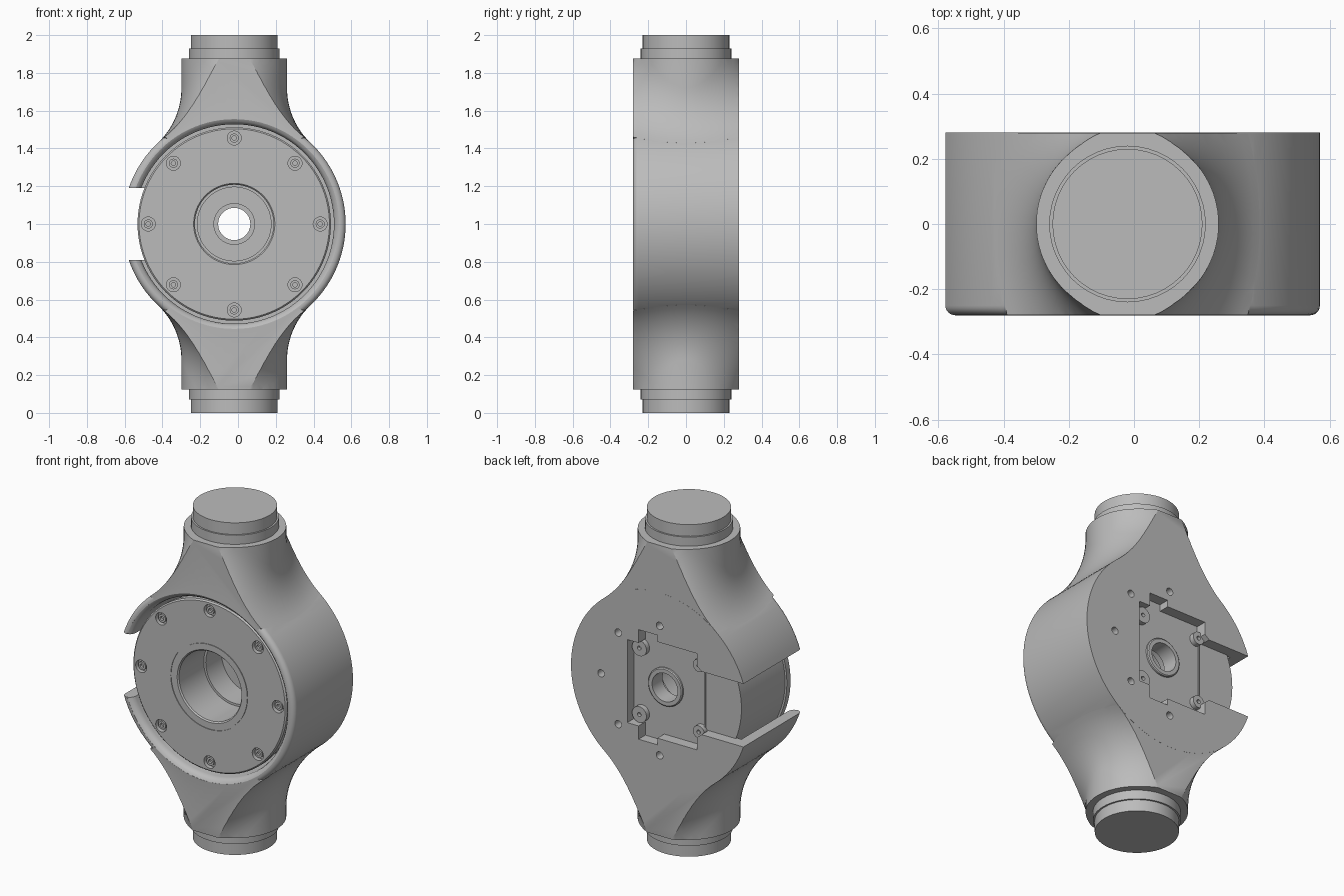
import bpy, bmesh
from math import pi, sin, cos, sqrt, radians
from mathutils import Matrix, Vector

cube = bpy.data.objects.get("Cube")
if cube:
    bpy.data.objects.remove(cube)

CENTER = Vector((-0.02, 0, 1))
DEPTH, NECK, DRUM, FILLET = 0.28, 0.28, 0.59, 0.4
grey = bpy.data.materials.new("cast metal grey")
grey.use_nodes = True
grey.diffuse_color = (0.5, 0.5, 0.5, 1)
grey.node_tree.nodes["Principled BSDF"].inputs["Base Color"].default_value = (0.5, 0.5, 0.5, 1)


def finish(name, bm):
    bmesh.ops.remove_doubles(bm, verts=bm.verts, dist=1e-5)
    bmesh.ops.recalc_face_normals(bm, faces=bm.faces)
    mesh = bpy.data.meshes.new(name)
    bm.to_mesh(mesh)
    bm.free()
    mesh.materials.append(grey)
    obj = bpy.data.objects.new(name, mesh)
    obj.location = CENTER
    bpy.context.collection.objects.link(obj)
    return obj


def lathe(name, profile, axis="Y", sides=64, closed=False, offset=(0, 0, 0)):
    """Revolve (radius, height) points about an axis."""
    bm = bmesh.new()
    verts = [bm.verts.new((r, 0, h)) for r, h in profile]
    pairs = list(zip(verts, verts[1:]))
    if closed:
        pairs.append((verts[-1], verts[0]))
    edges = [bm.edges.new(p) for p in pairs]
    bmesh.ops.spin(bm, geom=verts + edges, cent=(0, 0, 0), axis=(0, 0, 1),
                   angle=2 * pi, steps=sides, use_merge=True)
    if axis == "Y":
        bm.transform(Matrix.Rotation(-pi / 2, 4, "X"))
    bm.transform(Matrix.Translation(offset))
    return finish(name, bm)


def rod(name, radius, y0, y1, x=0, z=0, sides=24):
    return lathe(name, [(0, y0), (radius, y0), (radius, y1), (0, y1)],
                 sides=sides, offset=(x, 0, z))


def prism(name, outline, y0, y1):
    """Extrude an x-z outline along y."""
    bm = bmesh.new()
    face = bm.faces.new([bm.verts.new((x, y0, z)) for x, z in outline])
    new = bmesh.ops.extrude_face_region(bm, geom=[face])["geom"]
    bmesh.ops.translate(bm, vec=(0, y1 - y0, 0),
                        verts=[v for v in new if isinstance(v, bmesh.types.BMVert)])
    return finish(name, bm)


def box(name, x0, x1, z0, z1, y0, y1):
    return prism(name, [(x0, z0), (x1, z0), (x1, z1), (x0, z1)], y0, y1)


def blended_neck(name, up, sides=64, steps=12):
    """Neck that meets the round housing in a rolling-ball fillet."""
    bm = bmesh.new()
    columns = []
    for i in range(sides):
        a = 2 * pi * (i + 0.5) / sides
        out = Vector((cos(a), sin(a), 0))
        ball = out * (NECK + FILLET)
        ball.z = sqrt((DRUM + FILLET) ** 2 - ball.x ** 2)
        to_neck = -out
        to_drum = -Vector((ball.x, 0, ball.z)).normalized()
        points = [out * NECK + Vector((0, 0, 1.05))]
        points += [ball + FILLET * to_neck.slerp(to_drum, k / steps) for k in range(steps + 1)]
        columns.append([bm.verts.new((p.x, p.y, p.z * up)) for p in points])
    tip = bm.verts.new((0, 0, 0.2 * up))
    for c, d in zip(columns, columns[1:] + columns[:1]):
        for k in range(steps + 1):
            bm.faces.new((c[k], d[k], d[k + 1], c[k + 1]))
        bm.faces.new((c[-1], d[-1], tip))
    bm.faces.new([c[0] for c in columns])
    return finish(name, bm)


def select(obj):
    bpy.ops.object.select_all(action="DESELECT")
    obj.select_set(True)
    bpy.context.view_layer.objects.active = obj


def combine(target, tool, operation):
    mod = target.modifiers.new("combine", "BOOLEAN")
    mod.operation, mod.solver, mod.object = operation, "EXACT", tool
    select(target)
    bpy.ops.object.modifier_apply(modifier=mod.name)
    bpy.data.objects.remove(tool)


def ring(count, radius, start=0):
    return [(radius * cos(start + i * pi / 4), radius * sin(start + i * pi / 4))
            for i in range(count)]


# Round housing with a softened front rim
rim = 0.03
edge = [(DRUM - rim + rim * cos(a), -DEPTH + rim - rim * sin(a))
        for a in [i * pi / 12 for i in range(7)]]
body = lathe("valve_body", [(0, DEPTH), (DRUM, DEPTH)] + edge + [(0, -DEPTH)], sides=96)

# Necks above and below, trimmed flat at front, back and end
for up in (1, -1):
    stem = blended_neck("neck", up)
    z0, z1 = sorted((0.1 * up, 0.875 * up))
    combine(stem, box("trim", -1, 1, z0, z1, -DEPTH + 0.0005, DEPTH - 0.0005), "INTERSECT")
    combine(body, stem, "UNION")

# Front bore with a rounded mouth
combine(body, lathe("bore", [(0, -0.4), (0.555, -0.4), (0.555, -0.279), (0.542, -0.272),
                             (0.532, -0.258), (0.528, -0.24), (0.528, 0.205), (0, 0.205)],
                    sides=96), "DIFFERENCE")

# Side slot and stepped rear pocket
slot = 0.19
combine(body, box("slot", -0.8, -0.35, -slot, slot, -0.5, 0.5), "DIFFERENCE")
upper = [(0.215, 0.25), (0.14, 0.25), (0.14, 0.33), (0.015, 0.33), (0.015, 0.29),
         (-0.25, 0.29), (-0.25, 0.215), (-0.28, slot), (-0.4, slot)]
pocket = upper + [(x, -z) for x, z in reversed(upper)]
combine(body, prism("pocket", pocket, 0.2, 0.4), "DIFFERENCE")

# Rear bolt holes
for x, z in ring(5, 0.39, -pi / 2):
    combine(body, rod("hole", 0.022, 0.22, 0.4, x, z), "DIFFERENCE")

# Inner cartridge: front cover, stepped bore and rear hub in one turned part
cartridge = lathe("inner_cartridge", [
    (0.085, 0.23), (0.108, 0.23), (0.114, 0.225), (0.114, 0.215), (0.5, 0.215),
    (0.5, -0.2), (0.512, -0.2), (0.512, -0.235), (0.504, -0.243),
    (0.258, -0.243), (0.258, -0.239), (0.252, -0.239), (0.252, -0.243),
    (0.215, -0.243), (0.208, -0.235), (0.208, 0), (0.195, 0), (0.195, 0.15),
    (0.11, 0.15), (0.11, 0.13), (0.085, 0.13)], sides=96, closed=True)
for x, z in ring(8, 0.455):
    combine(cartridge, rod("counterbore", 0.037, -0.4, -0.215, x, z), "DIFFERENCE")

parts = [body, cartridge]

# Stepped pipe ends
for name, up in (("upper_pipe_end", 1), ("lower_pipe_end", -1)):
    parts.append(lathe(name, [(0, up), (0.23, up), (0.23, 0.93 * up), (0.24, 0.93 * up),
                              (0.24, 0.86 * up), (0, 0.86 * up)], "Z", 48))

# Cover screws with a hollow centre
for i, (x, z) in enumerate(ring(8, 0.455)):
    parts.append(lathe(f"cover_screw_{i + 1}", [
        (0, -0.21), (0.024, -0.21), (0.024, -0.236), (0.012, -0.236), (0.012, -0.222),
        (0, -0.222)], sides=20, offset=(x, 0, z)))

# Bosses in the rear pocket
for x, radius in ((0.16, 0.048), (-0.235, 0.038)):
    for z in (0.2, -0.2):
        side = ("upper" if z > 0 else "lower") + ("_left" if x > 0 else "_right")
        parts.append(lathe(f"{side}_boss", [
            (0, 0.21), (radius, 0.21), (radius, 0.245), (0.012, 0.245), (0.012, 0.225),
            (0, 0.225)], sides=24, offset=(x, 0, z)))

# Raised line where the pocket opens into the slot
parts.append(box("pocket_step", -0.264, -0.256, -slot, slot, 0.21, 0.222))

for part in parts:
    select(part)
    bpy.ops.object.shade_smooth_by_angle(angle=radians(30))
